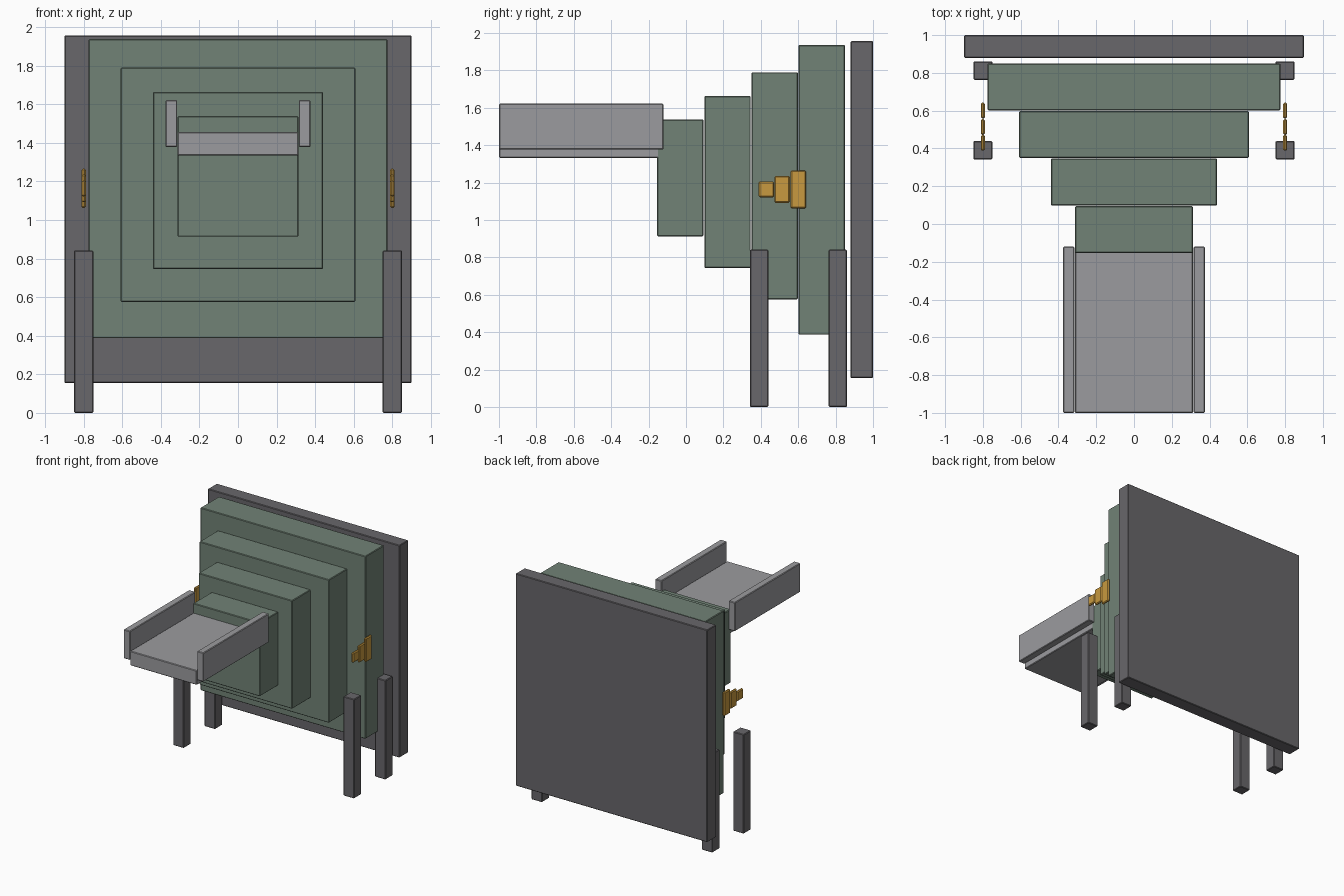
import bpy

cube = bpy.data.objects.get("Cube")
if cube:
    bpy.data.objects.remove(cube, do_unlink=True)


def material(name, r, g, b):
    m = bpy.data.materials.new(name)
    m.use_nodes = True
    m.diffuse_color = (r, g, b, 1)
    m.node_tree.nodes["Principled BSDF"].inputs["Base Color"].default_value = (r, g, b, 1)
    return m


green = material("sage green", 0.165, 0.225, 0.18)
dark = material("dark grey", 0.14, 0.135, 0.145)
light = material("light grey", 0.33, 0.33, 0.345)
amber = material("amber", 0.58, 0.32, 0.05)


def box(name, xs, ys, zs, mat, bevel=0.005):
    """Box from its (low, high) extents, with softly chamfered edges."""
    spans = (xs, ys, zs)
    bpy.ops.mesh.primitive_cube_add(size=1, location=[(a + b) / 2 for a, b in spans])
    ob = bpy.context.object
    ob.name = name
    ob.scale = [b - a for a, b in spans]
    bpy.ops.object.transform_apply(location=False, rotation=False, scale=True)
    ob.data.materials.append(mat)
    mod = ob.modifiers.new("edge_chamfer", "BEVEL")
    mod.width = bevel
    mod.segments = 1
    return ob


# Back panel
box("back_panel", (-0.9, 0.9), (0.88, 1.0), (0.155, 1.957), dark)

# Stepped body, from the largest tier at the back to the smallest in front
tiers = [(0.775, 0.387, 1.937), (0.608, 0.575, 1.79),
         (0.44, 0.745, 1.664), (0.313, 0.913, 1.538)]
for i, (half, low, high) in enumerate(tiers):
    back = 0.85 - i * 0.252
    box(f"body_tier_{i + 1}", (-half, half), (back - 0.248, back), (low, high), green)

# Tray floor
box("tray_floor", (-0.313, 0.313), (-1.0, -0.12), (1.333, 1.455), light)

# Parts on both sides: rails, legs and stepped side plates
for side, s in (("left", 1), ("right", -1)):
    def span(a, b):
        return tuple(sorted((s * a, s * b)))

    box(f"tray_rail_{side}", span(0.315, 0.375), (-1.0, -0.12), (1.377, 1.622), light)
    for place, y in (("front", 0.342), ("back", 0.763)):
        box(f"{place}_leg_{side}", span(0.75, 0.85), (y, y + 0.098), (0, 0.842), dark)
    plates = (("small", 0.388, 0.042), ("middle", 0.472, 0.072), ("large", 0.559, 0.102))
    for size, y, half in plates:
        box(f"{size}_side_plate_{side}", span(0.789, 0.811), (y, y + 0.083),
            (1.164 - half, 1.164 + half), amber, 0.007)
